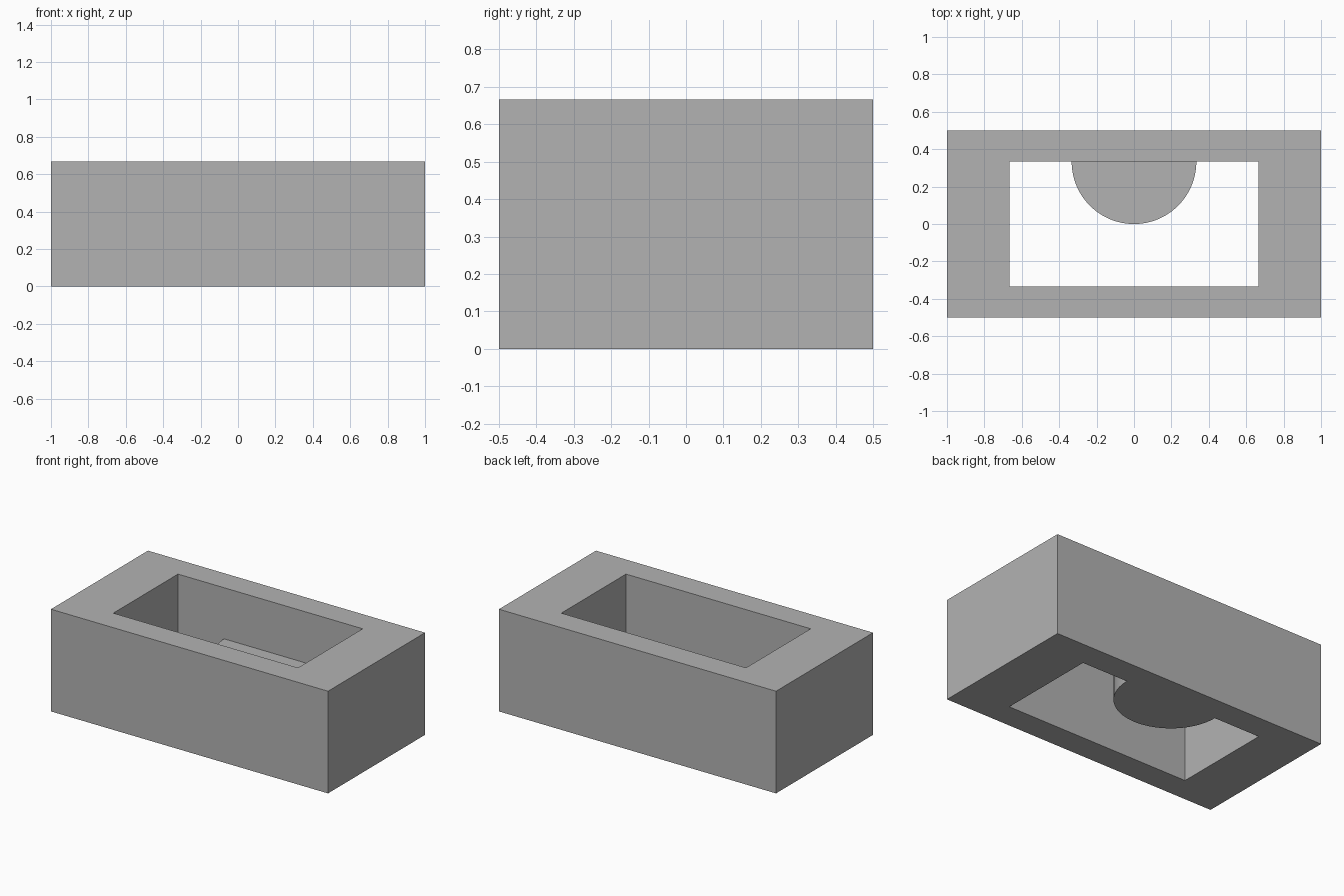
import bpy, bmesh, math

if "Cube" in bpy.data.objects:
    bpy.data.objects.remove(bpy.data.objects["Cube"], do_unlink=True)

T = 1 / 3            # basic module: shelf radius and shelf height
HEIGHT = 2 * T

grey = bpy.data.materials.new("plain_grey")
grey.use_nodes = True
colour = (0.45, 0.45, 0.45, 1)
grey.diffuse_color = colour
grey.node_tree.nodes["Principled BSDF"].inputs["Base Color"].default_value = colour


def prism(name, outline, z0, z1):
    """Extrude a counter-clockwise outline from z0 up to z1."""
    bm = bmesh.new()
    base = bm.faces.new([bm.verts.new((x, y, z0)) for x, y in outline])
    top = bmesh.ops.extrude_face_region(bm, geom=[base])["geom"]
    bmesh.ops.translate(bm, vec=(0, 0, z1 - z0),
                        verts=[v for v in top if isinstance(v, bmesh.types.BMVert)])
    bmesh.ops.recalc_face_normals(bm, faces=bm.faces)
    mesh = bpy.data.meshes.new(name)
    bm.to_mesh(mesh)
    bm.free()
    mesh.materials.append(grey)
    obj = bpy.data.objects.new(name, mesh)
    bpy.context.collection.objects.link(obj)
    return obj


def rectangle(hx, hy):
    return [(-hx, -hy), (hx, -hy), (hx, hy), (-hx, hy)]


def combine(target, tool, operation):
    """Apply a boolean and discard the tool."""
    mod = target.modifiers.new(operation.lower(), 'BOOLEAN')
    mod.operation, mod.object, mod.solver = operation, tool, 'EXACT'
    bpy.context.view_layer.objects.active = target
    bpy.ops.object.modifier_apply(modifier=mod.name)
    bpy.data.objects.remove(tool, do_unlink=True)


# Outer block with a rectangular shaft right through it
block = prism("block_with_shelf", rectangle(1, 0.5), 0, HEIGHT)
combine(block, prism("shaft_cutter", rectangle(2 * T, T), -0.1, HEIGHT + 0.1), 'DIFFERENCE')

# Half-round shelf on the back wall, rooted a little way into it
N = 64
arc = [(T * math.cos(a), T + T * math.sin(a))
       for a in (math.pi + math.pi * i / N for i in range(N + 1))]
shelf = prism("half_round_shelf", arc + [(T, T + 0.08), (-T, T + 0.08)], 0, T)
combine(block, shelf, 'UNION')

# Smooth the curved wall, keep every corner crisp
bpy.ops.object.select_all(action='DESELECT')
block.select_set(True)
bpy.context.view_layer.objects.active = block
bpy.ops.object.shade_smooth_by_angle(angle=math.radians(30))
